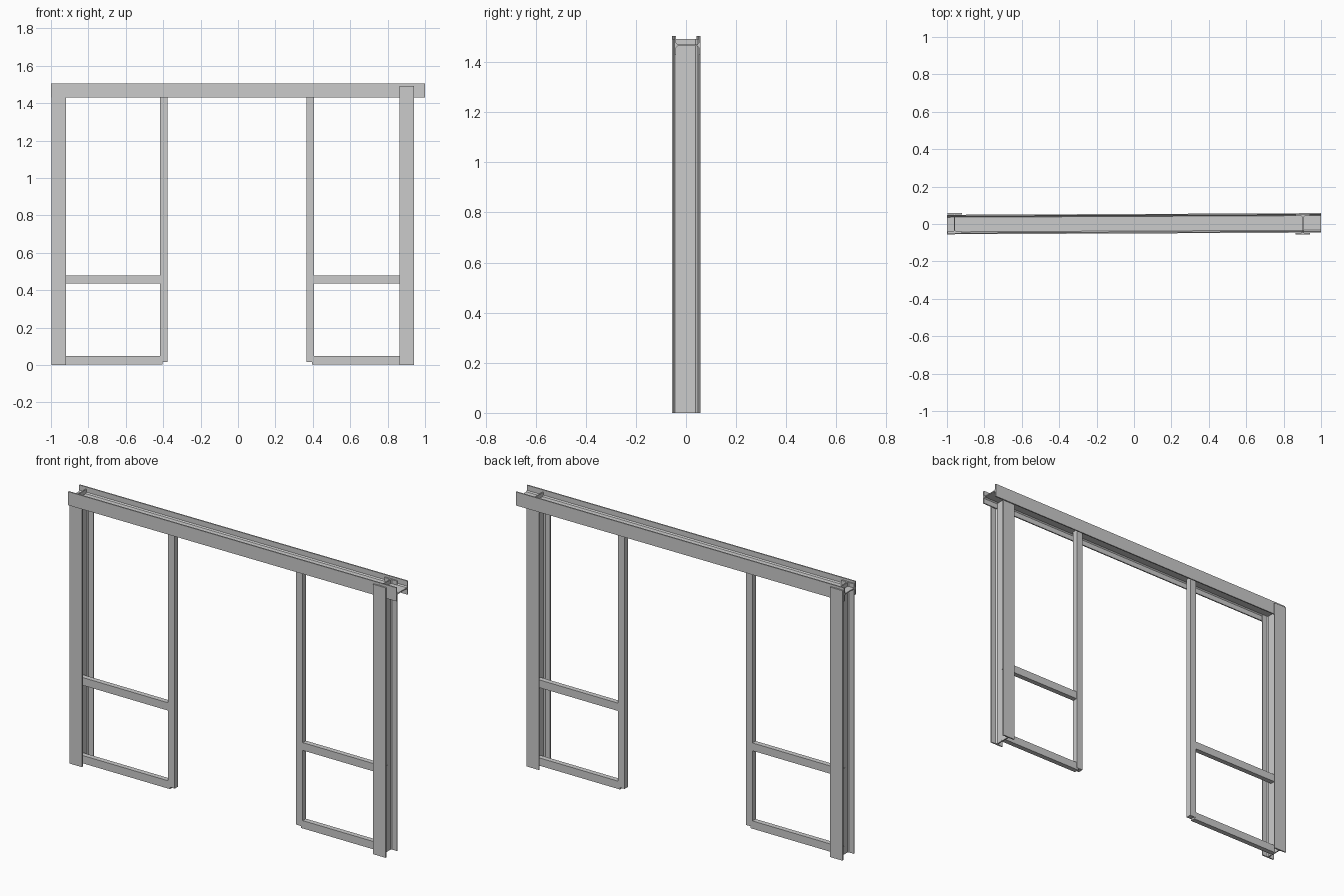
import bpy, bmesh
from mathutils import Vector, Matrix

if "Cube" in bpy.data.objects:
    bpy.data.objects.remove(bpy.data.objects["Cube"])


def extrude_profile(name, pts, length, matrix):
    """Extrude a closed 2D profile along local z, then place it."""
    bm = bmesh.new()
    face = bm.faces.new([bm.verts.new((x, y, 0)) for x, y in pts])
    res = bmesh.ops.extrude_face_region(bm, geom=[face])
    top = [v for v in res["geom"] if isinstance(v, bmesh.types.BMVert)]
    bmesh.ops.translate(bm, verts=top, vec=(0, 0, length))
    bmesh.ops.transform(bm, matrix=matrix, verts=bm.verts)
    bmesh.ops.recalc_face_normals(bm, faces=bm.faces)
    mesh = bpy.data.meshes.new(name)
    bm.to_mesh(mesh)
    bm.free()
    obj = bpy.data.objects.new(name, mesh)
    bpy.context.collection.objects.link(obj)
    return obj


def h_profile(width, depth, flange=0.007, web=0.006, root=0.006):
    """H section: flanges at +-depth/2, web across the middle, chamfered roots."""
    w, d, t = width / 2, depth / 2, web / 2
    i = d - flange
    q = [(w, d), (w, i), (t + root, i), (t, i - root)]
    right = q + [(x, -y) for x, y in reversed(q)]
    return right + [(-x, -y) for x, y in right]


def box(name, x0, x1, y0, y1, z0, z1):
    return extrude_profile(name, [(x0, y0), (x1, y0), (x1, y1), (x0, y1)],
                           z1 - z0, Matrix.Translation((0, 0, z0)))


def along(start, end, side):
    """Frame with local z from start to end and local x near side."""
    start = Vector(start)
    z = (Vector(end) - start).normalized()
    y = z.cross(Vector(side)).normalized()
    x = y.cross(z)
    m = Matrix((x, y, z)).transposed().to_4x4()
    m.translation = start
    return m


# Lintel beam, web lying flat, turned very slightly in plan
start, end = Vector((-1, -0.003, 1.467)), Vector((1, 0.006, 1.467))
extrude_profile("lintel_beam", h_profile(0.075, 0.104), (end - start).length,
                along(start, end, (0, 0, 1)))

# Outer H columns, flanges facing front and back
for side, x, y in (("left", -0.959, 0.005), ("right", 0.903, -0.003)):
    extrude_profile(side + "_column", h_profile(0.077, 0.106), 1.492,
                    Matrix.Translation((x, y, 0)))

# Inner door posts running up to the lintel web
Y0, Y1 = -0.016, 0.014
box("left_door_post", -0.416, -0.376, Y0, Y1, 0.015, 1.466)
box("right_door_post", 0.366, 0.406, Y0, Y1, 0.015, 1.466)

# Sill and middle rails from column web to door post
for side, x0, x1 in (("left", -0.963, -0.405), ("right", 0.395, 0.907)):
    for level, z0, z1 in (("sill", 0.004, 0.047), ("middle", 0.435, 0.478)):
        box(f"{side}_{level}_rail", x0, x1, Y0 + 0.001, Y1 - 0.001, z0, z1)
